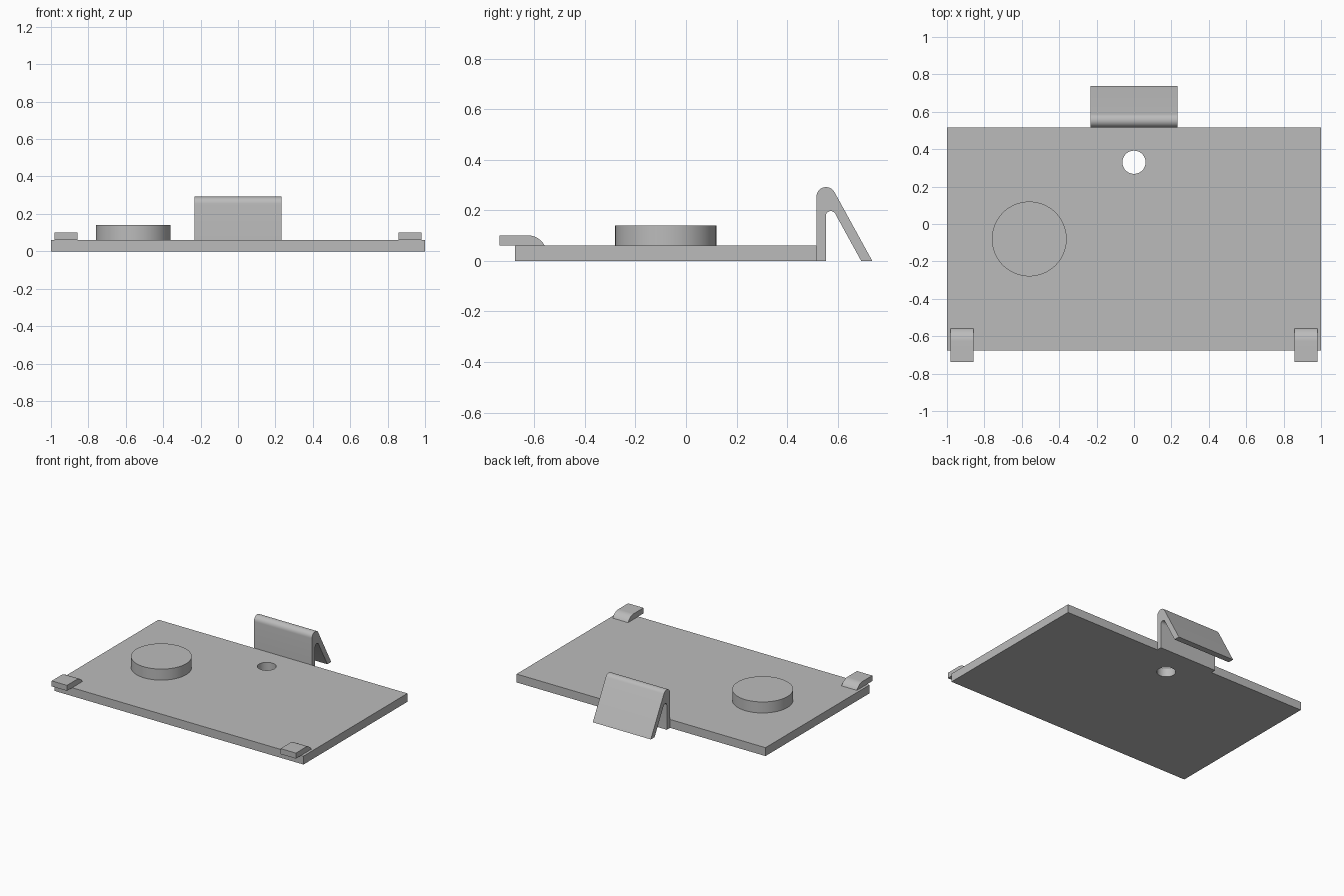
import bpy
import bmesh
from math import cos, sin, pi, radians

if "Cube" in bpy.data.objects:
    bpy.data.objects.remove(bpy.data.objects["Cube"], do_unlink=True)

grey = bpy.data.materials.new("plain grey")
grey.use_nodes = True
GREY = (0.5, 0.5, 0.5, 1)
grey.diffuse_color = GREY
grey.node_tree.nodes["Principled BSDF"].inputs["Base Color"].default_value = GREY


def finish(obj):
    """Give the part its material and smooth its rounded faces."""
    obj.data.materials.clear()
    obj.data.materials.append(grey)
    bpy.ops.object.select_all(action="DESELECT")
    obj.select_set(True)
    bpy.context.view_layer.objects.active = obj
    bpy.ops.object.shade_smooth_by_angle(angle=radians(30))


def arc(cy, cz, radius, start, end, steps=12):
    """Points on an arc in the YZ plane, angles in degrees."""
    angles = [radians(start + (end - start) * i / steps) for i in range(steps + 1)]
    return [(cy + radius * cos(a), cz + radius * sin(a)) for a in angles]


def extrude_profile(name, profile, x0, x1):
    """Extrude a YZ outline from x0 to x1."""
    bm = bmesh.new()
    face = bm.faces.new([bm.verts.new((x0, y, z)) for y, z in profile])
    result = bmesh.ops.extrude_face_region(bm, geom=[face])
    verts = [v for v in result["geom"] if isinstance(v, bmesh.types.BMVert)]
    bmesh.ops.translate(bm, verts=verts, vec=(x1 - x0, 0, 0))
    bmesh.ops.recalc_face_normals(bm, faces=bm.faces)
    mesh = bpy.data.meshes.new(name)
    bm.to_mesh(mesh)
    bm.free()
    obj = bpy.data.objects.new(name, mesh)
    bpy.context.collection.objects.link(obj)
    return obj


def cylinder(name, x, y, radius, z0, z1):
    bpy.ops.mesh.primitive_cylinder_add(
        vertices=72, radius=radius, depth=z1 - z0, location=(x, y, (z0 + z1) / 2))
    obj = bpy.context.object
    obj.name = name
    return obj


TOP = 0.061
FRONT, BACK = -0.677, 0.516

# Base plate with a round through hole
plate = extrude_profile(
    "base_plate", [(FRONT, 0), (BACK, 0), (BACK, TOP), (FRONT, TOP)], -1, 1)
cutter = cylinder("hole_cutter", 0, 0.33, 0.062, -0.1, 0.2)
cut = plate.modifiers.new("hole", "BOOLEAN")
cut.operation = "DIFFERENCE"
cut.solver = "EXACT"
cut.object = cutter
bpy.context.view_layer.objects.active = plate
bpy.ops.object.modifier_apply(modifier=cut.name)
bpy.data.objects.remove(cutter, do_unlink=True)
finish(plate)

# Round raised boss
finish(cylinder("round_boss", -0.56, -0.08, 0.2, TOP, 0.141))

# Spring clip: upright leg, rounded crest, sloping leg
TILT = 28.4
clip_outline = [(BACK, 0)]
clip_outline += arc(0.554, 0.254, 0.038, 180, TILT)
clip_outline += [(0.737, 0), (0.693, 0)]
clip_outline += arc(0.573, 0.177, 0.02, TILT, 180)
clip_outline += [(0.553, 0)]
finish(extrude_profile("spring_clip", clip_outline, -0.233, 0.233))

# Two front hook tabs with a rounded rear edge
tab_outline = [(-0.737, TOP), (-0.737, 0.101)]
tab_outline += arc(-0.626, 0.026, 0.075, 90, 28)
for name, x0 in (("left_tab", 0.858), ("right_tab", -0.981)):
    finish(extrude_profile(name, tab_outline, x0, x0 + 0.123))
